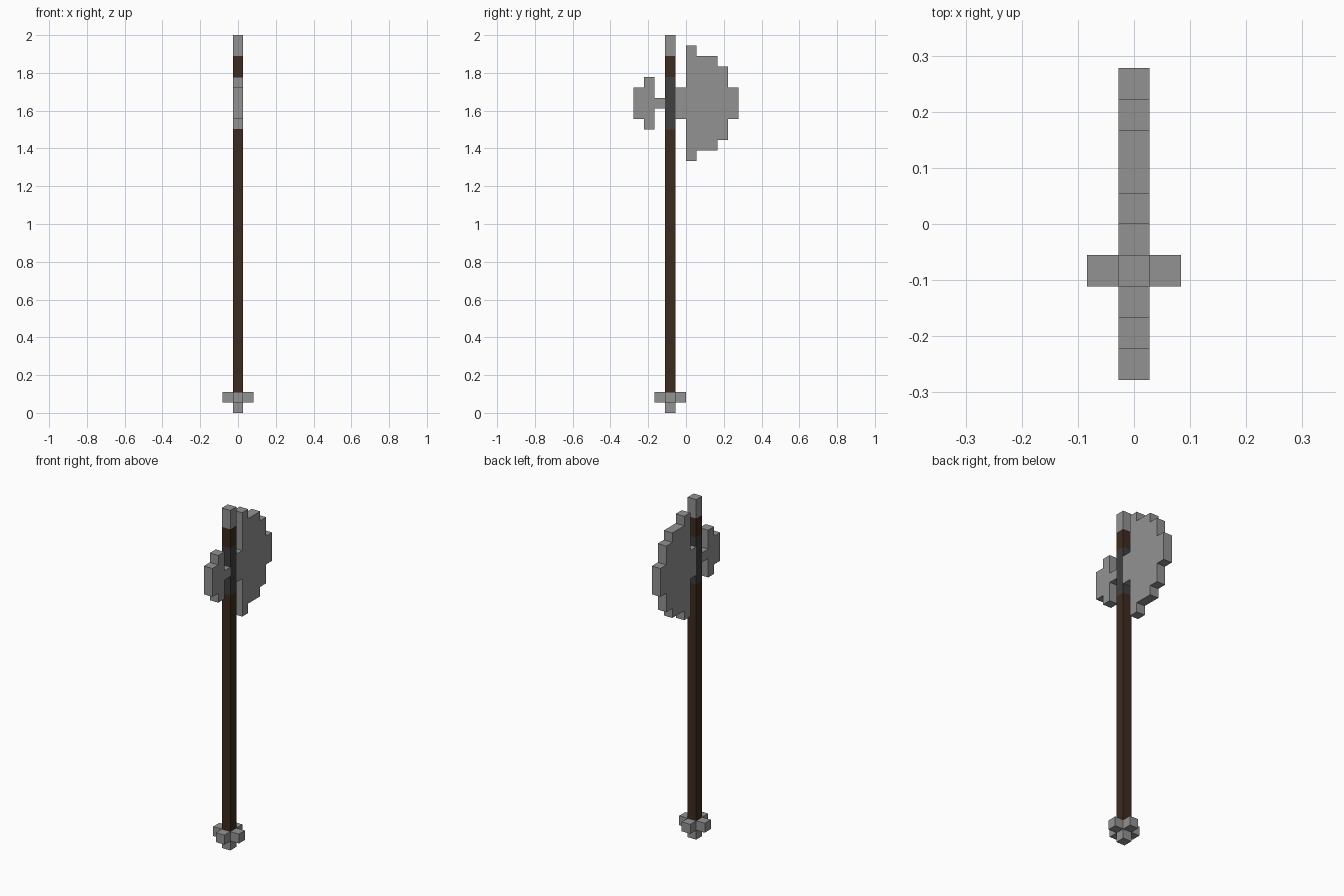
import bpy
import bmesh

cube = bpy.data.objects.get("Cube")
if cube:
    bpy.data.objects.remove(cube, do_unlink=True)

U = 2 / 36            # one block
SHAFT_Y = -1.5        # shaft centre, in blocks
HEAD_Z = 29.5         # height of the head's mirror line, in blocks


def material(name, rgb):
    mat = bpy.data.materials.new(name)
    mat.use_nodes = True
    color = (*rgb, 1)
    mat.diffuse_color = color
    mat.node_tree.nodes["Principled BSDF"].inputs["Base Color"].default_value = color
    return mat


steel = material("steel grey", (0.29, 0.29, 0.29))
iron = material("dark iron", (0.05, 0.05, 0.05))
wood = material("dark wood", (0.048, 0.024, 0.014))


def slab(name, profile, mat, x0=-0.5, x1=0.5):
    """Extrude a (y, z) outline given in blocks from x0 to x1."""
    bm = bmesh.new()
    face = bm.faces.new([bm.verts.new((x0 * U, y * U, z * U)) for y, z in profile])
    ext = bmesh.ops.extrude_face_region(bm, geom=[face])
    moved = [v for v in ext["geom"] if isinstance(v, bmesh.types.BMVert)]
    bmesh.ops.translate(bm, verts=moved, vec=((x1 - x0) * U, 0, 0))
    bmesh.ops.recalc_face_normals(bm, faces=bm.faces)
    mesh = bpy.data.meshes.new(name)
    bm.to_mesh(mesh)
    bm.free()
    mesh.materials.append(mat)
    obj = bpy.data.objects.new(name, mesh)
    bpy.context.collection.objects.link(obj)
    return obj


def box(name, x, y, z, mat):
    return slab(name, [(y[0], z[0]), (y[1], z[0]), (y[1], z[1]), (y[0], z[1])], mat, *x)


def stepped(name, columns, mat):
    """Columns of (y0, y1, half height), mirrored about the head's centre line."""
    top = []
    for y0, y1, h in columns:
        top += [(y0, HEAD_Z + h), (y1, HEAD_Z + h)]
    bottom = [(y, 2 * HEAD_Z - z) for y, z in reversed(top)]
    return slab(name, top + bottom, mat)


# Shaft, stacked in sections
for name, z0, z1, mat in [
    ("pommel_core", 0, 2, steel),
    ("handle", 2, 27, wood),
    ("head_socket", 27, 32, iron),
    ("handle_top", 32, 34, wood),
    ("top_cap", 34, 36, steel),
]:
    box(name, (-0.5, 0.5), (SHAFT_Y - 0.5, SHAFT_Y + 0.5), (z0, z1), mat)

# Four knobs around the pommel
for name, dx, dy in [("left", 1, 0), ("right", -1, 0), ("back", 0, 1), ("front", 0, -1)]:
    box("pommel_knob_" + name, (dx - 0.5, dx + 0.5),
        (SHAFT_Y + dy - 0.5, SHAFT_Y + dy + 0.5), (1, 2), steel)

# Axe blade behind the shaft, hammer head in front of it
stepped("axe_blade", [(-1, 0, 1.5), (0, 1, 5.5), (1, 3, 4.5), (3, 4, 3.5), (4, 5, 1.5)], steel)
stepped("hammer_head", [(-5, -4, 1.5), (-4, -3, 2.5), (-3, -2, 0.5)], steel)
